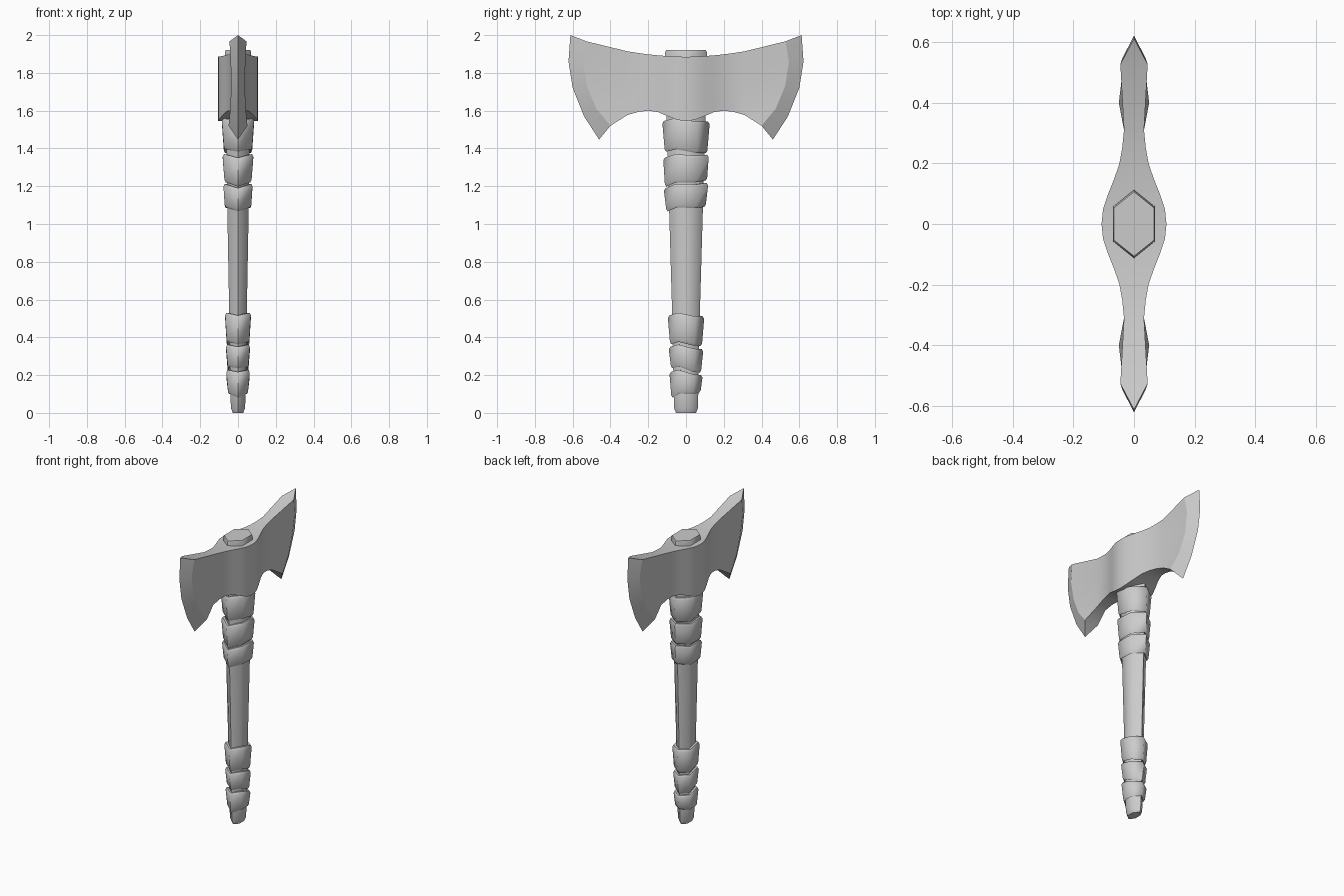
import bpy, bmesh, math

if "Cube" in bpy.data.objects:
    bpy.data.objects.remove(bpy.data.objects["Cube"])


def make_object(name, bm, angle):
    bmesh.ops.recalc_face_normals(bm, faces=bm.faces[:])
    mesh = bpy.data.meshes.new(name)
    bm.to_mesh(mesh)
    bm.free()
    ob = bpy.data.objects.new(name, mesh)
    bpy.context.collection.objects.link(ob)
    bpy.ops.object.select_all(action='DESELECT')
    bpy.context.view_layer.objects.active = ob
    ob.select_set(True)
    bpy.ops.object.shade_smooth_by_angle(angle=math.radians(angle))
    return ob


def hex_loft(name, rings, angle=66):
    """Loft long hexagons; each ring is (half x, half y, six corner heights)."""
    bm = bmesh.new()
    loops = []
    for a, b, zs in rings:
        corners = [(0, -b), (a, -b / 2), (a, b / 2), (0, b), (-a, b / 2), (-a, -b / 2)]
        loops.append([bm.verts.new((x, y, z)) for (x, y), z in zip(corners, zs)])
    for lo, hi in zip(loops, loops[1:]):
        for i in range(6):
            j = (i + 1) % 6
            bm.faces.new((lo[i], lo[j], hi[j], hi[i]))
    bm.faces.new(loops[0])
    bm.faces.new(loops[-1])
    return make_object(name, bm, angle)


# Tapered hexagonal shaft
shaft = [(0, .028, .053), (.025, .037, .063), (.1, .041, .065), (.55, .047, .074),
         (1.1, .057, .09), (1.905, .070, .112), (1.92, .066, .106)]
hex_loft("shaft", [(a, b, [z] * 6) for z, a, b in shaft])


# Grip wraps: bottom z, top z, bottom half sizes, top half sizes, tilts of both edges
def wrap(name, z0, z1, lower, upper, tilt0, tilt1):
    wave = [-.008, .008, -.006, -.004, -.006, .008]
    lean = [-1, -.5, .5, 1, .5, -.5]
    low = [z0 + w + tilt0 * t for w, t in zip(wave, lean)]
    high = [z1 + w + tilt1 * t for w, t in zip(wave, lean)]
    (a0, b0), (a1, b1) = lower, upper
    hex_loft(name, [
        (a0 - .018, b0 - .025, [z + .012 for z in low]),
        (a0 - .006, b0 - .008, low),
        (a0, b0, [z + .012 for z in low]),
        (a1, b1, [z - .014 for z in high]),
        (a1 - .006, b1 - .008, high),
        (a1 - .025, b1 - .03, [z - .002 for z in high])])


wraps = [
    ("lower_wrap_1", .10, .215, (.053, .078), (.062, .087), .012, -.010),
    ("lower_wrap_2", .23, .35, (.055, .080), (.063, .091), -.014, -.008),
    ("lower_wrap_3", .365, .52, (.060, .085), (.068, .096), -.006, -.004),
    ("upper_wrap_1", 1.085, 1.21, (.070, .105), (.077, .117), .010, .012),
    ("upper_wrap_2", 1.22, 1.365, (.072, .112), (.081, .120), .014, .006),
    ("upper_wrap_3", 1.385, 1.55, (.075, .113), (.085, .125), -.006, -.004)]
for w in wraps:
    wrap(*w)

# Double blade: one quarter as a grid of columns, then mirrored
ROWS = 5
stations = [(0, 1.885, 1.545, .107), (.05, 1.886, 1.552, .102), (.10, 1.889, 1.572, .085),
            (.15, 1.893, 1.593, .065), (.20, 1.898, 1.600, .048), (.25, 1.905, 1.594, .039),
            (.31, 1.914, 1.577, .033)]
columns = [[(x, y, top + (bot - top) * r / (ROWS - 1)) for r in range(ROWS)]
           for y, top, bot, x in stations]
columns.append([(.045, .527, 1.967), (.039, .545, 1.86), (.036, .525, 1.73),
                (.041, .475, 1.61), (.050, .40, 1.52)])
columns.append([(0, .612, 2.0), (0, .622, 1.86), (0, .600, 1.72),
                (0, .540, 1.57), (0, .460, 1.447)])

bm = bmesh.new()
grid = [[bm.verts.new(p) for p in col] for col in columns]
for c, d in zip(grid, grid[1:]):
    for r in range(ROWS - 1):
        bm.faces.new((c[r], c[r + 1], d[r + 1], d[r]))
# Top and bottom rims run in to the centre plane
for r in (0, ROWS - 1):
    mid = [bm.verts.new((0, c[r].co.y, c[r].co.z)) for c in grid[:-1]] + [grid[-1][r]]
    for i in range(len(grid) - 2):
        bm.faces.new((grid[i][r], grid[i + 1][r], mid[i + 1], mid[i]))
    bm.faces.new((grid[-2][r], mid[-1], mid[-2]))
# Reflect across x and then y
for axis in (0, 1):
    copy = bmesh.ops.duplicate(bm, geom=bm.verts[:] + bm.edges[:] + bm.faces[:])
    for v in copy["geom"]:
        if isinstance(v, bmesh.types.BMVert):
            v.co[axis] *= -1
    bmesh.ops.remove_doubles(bm, verts=bm.verts[:], dist=.0005)
make_object("double_blade", bm, 22)
